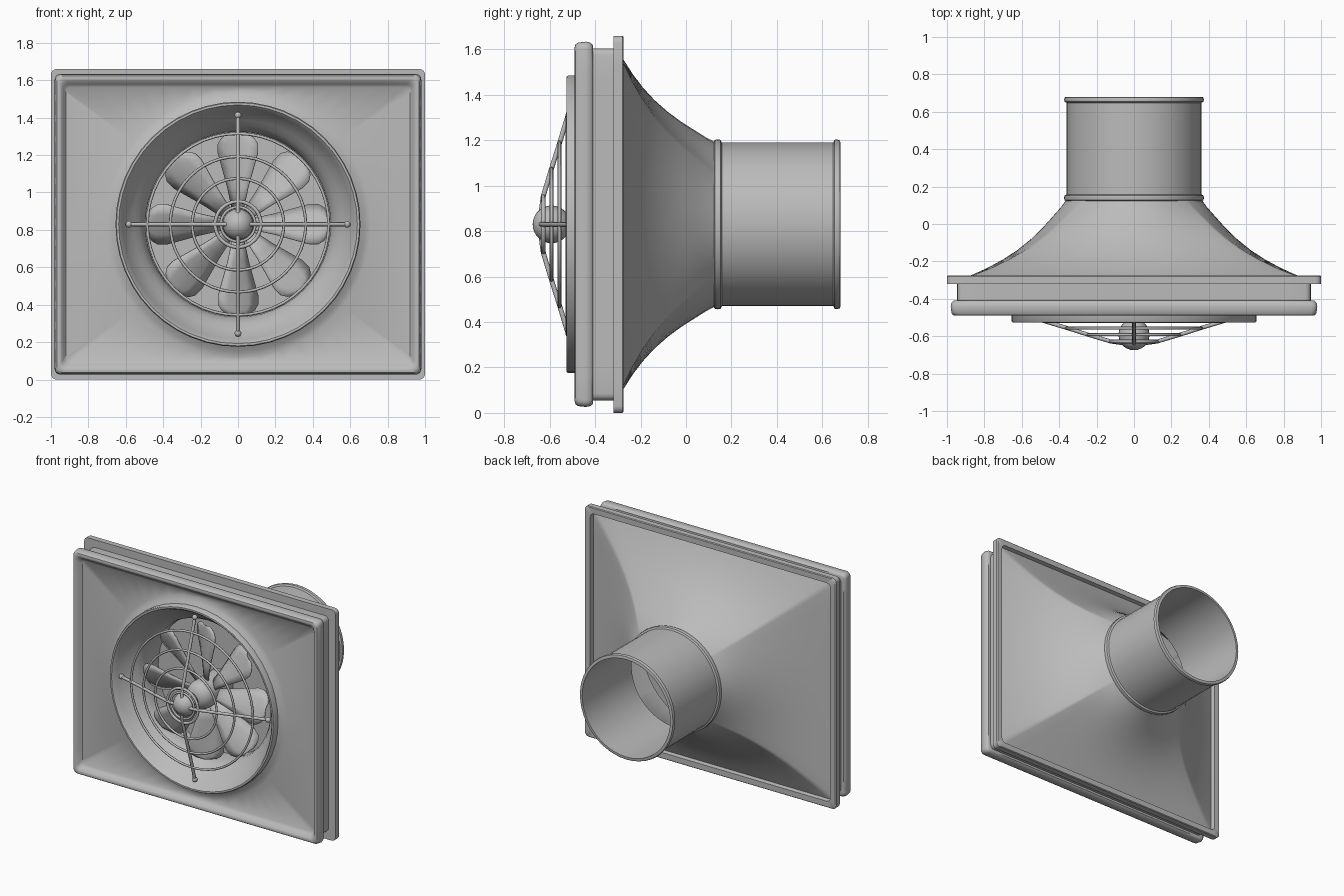
import bpy, bmesh, math
from mathutils import Vector, Matrix

cube = bpy.data.objects.get("Cube")
if cube:
    bpy.data.objects.remove(cube, do_unlink=True)

MID = 0.83          # height of the fan axis
gray = bpy.data.materials.new("light_gray")
gray.use_nodes = True
gray.diffuse_color = (0.5, 0.5, 0.5, 1)
gray.node_tree.nodes["Principled BSDF"].inputs["Base Color"].default_value = (0.5, 0.5, 0.5, 1)


def finish(name, bm, angle=40):
    bmesh.ops.recalc_face_normals(bm, faces=bm.faces)
    mesh = bpy.data.meshes.new(name)
    bm.to_mesh(mesh)
    bm.free()
    mesh.materials.append(gray)
    obj = bpy.data.objects.new(name, mesh)
    bpy.context.collection.objects.link(obj)
    bpy.ops.object.select_all(action="DESELECT")
    obj.select_set(True)
    bpy.context.view_layer.objects.active = obj
    bpy.ops.object.shade_smooth_by_angle(angle=math.radians(angle))
    return obj


def rect(hw, hh, y, corner=0.03, arc=4, side=14):
    """Rounded rectangle section, facing along y."""
    arcs = []
    for q, (sx, sz) in enumerate([(1, 1), (-1, 1), (-1, -1), (1, -1)]):
        c = Vector((sx * (hw - corner), y, sz * (hh - corner)))
        for i in range(arc + 1):
            a = math.pi / 2 * (q + i / arc)
            arcs.append(c + corner * Vector((math.cos(a), 0, math.sin(a))))
    points = []
    for i, p in enumerate(arcs):
        points.append(p)
        if i % (arc + 1) == arc:
            nxt = arcs[(i + 1) % len(arcs)]
            points += [p.lerp(nxt, k / side) for k in range(1, side)]
    return points


def matched_circle(r, y):
    """Circle section whose points line up with those of rect."""
    return [Vector((p.x, 0, p.z)).normalized() * r + Vector((0, y, 0))
            for p in rect(0.95, 0.78, 0)]


def circle(r, y, n=48):
    return [Vector((r * math.cos(t * math.tau / n), y, r * math.sin(t * math.tau / n)))
            for t in range(n)]


def loft(name, sections, cap=False, closed=False, angle=40):
    bm = bmesh.new()
    up = Vector((0, 0, MID))
    loops = [[bm.verts.new(p + up) for p in s] for s in sections]
    pairs = list(zip(loops, loops[1:]))
    if closed:
        pairs.append((loops[-1], loops[0]))
    for a, b in pairs:
        for i in range(len(a)):
            j = (i + 1) % len(a)
            bm.faces.new((a[i], a[j], b[j], b[i]))
    if cap:
        bm.faces.new(loops[-1])
    return finish(name, bm, angle)


def lathe(name, profile, **kw):
    return loft(name, [circle(r, y) for r, y in profile], **kw)


def ring(name, r, y, thick):
    return lathe(name, [(r + thick * math.cos(k * math.tau / 8), y + thick * math.sin(k * math.tau / 8))
                        for k in range(8)], closed=True, angle=60)


def ball(name, r, place, squash=1):
    bm = bmesh.new()
    m = Matrix.Translation(place) @ Matrix.Diagonal((1, squash, 1, 1)) @ Matrix.Rotation(math.pi / 2, 4, "X")
    bmesh.ops.create_uvsphere(bm, u_segments=24, v_segments=14, radius=r, matrix=m)
    return finish(name, bm, 60)


# Housing: rear flange, neck, rounded front frame and recessed panel
frame = [(0.95, 0.78, -0.305), (0.955, 0.785, -0.275), (0.995, 0.825, -0.275), (1, 0.83, -0.28),
         (1, 0.83, -0.32), (0.945, 0.775, -0.32), (0.945, 0.775, -0.41), (0.965, 0.79, -0.41),
         (0.976, 0.8, -0.42), (0.98, 0.804, -0.44), (0.976, 0.8, -0.475), (0.968, 0.792, -0.487),
         (0.955, 0.779, -0.49), (0.943, 0.765, -0.485), (0.932, 0.748, -0.465), (0.92, 0.732, -0.452)]
sections = [rect(*s) for s in frame]
sections += [matched_circle(r, y) for r, y in [(0.71, -0.452), (0.68, -0.462), (0.645, -0.485)]]
loft("housing", sections)

# Flared hood from rectangle to round neck
base, neck = rect(0.95, 0.78, 0), matched_circle(0.358, 0)
hood = []
for y, w in [(-0.305, 1), (-0.275, 0.87), (-0.235, 0.72), (-0.19, 0.58), (-0.14, 0.45),
             (-0.08, 0.325), (-0.02, 0.22), (0.04, 0.13), (0.09, 0.055), (0.135, 0)]:
    hood.append([c.lerp(b, w) + Vector((0, y, 0)) for b, c in zip(base, neck)])
loft("hood", hood, angle=50)

# Open outlet pipe with a bead at each end
lathe("outlet_pipe", [(0.36, 0.12), (0.372, 0.127), (0.374, 0.14), (0.372, 0.152), (0.36, 0.158),
                      (0.36, 0.648), (0.372, 0.654), (0.374, 0.665), (0.37, 0.677), (0.36, 0.68),
                      (0.35, 0.68), (0.35, 0.12)], closed=True)

# Round inlet with bell mouth and closed back
lathe("inlet_bell", [(0.655, -0.46), (0.655, -0.518), (0.65, -0.526), (0.638, -0.526), (0.628, -0.515),
                     (0.615, -0.49), (0.59, -0.45), (0.56, -0.415), (0.53, -0.385), (0.505, -0.345),
                     (0.495, -0.3), (0.495, -0.2)], cap=True)

# Fan hub and eight pitched blades
lathe("fan_hub", [(0.1, -0.2), (0.1, -0.42), (0.092, -0.45), (0.07, -0.475), (0.04, -0.49), (0.01, -0.495)], cap=True)
outline = [(0.08, 0.03), (0.2, 0.056), (0.3, 0.084), (0.38, 0.106), (0.43, 0.106),
           (0.46, 0.088), (0.475, 0.065), (0.482, 0.035)]
for n in range(8):
    turn = Matrix.Rotation(n * math.pi / 4, 4, "Y")
    bm = bmesh.new()
    rows = []
    for r, half in outline:
        slope = 0.85 - 0.9 * r
        rows.append([bm.verts.new(turn @ Vector((r, -0.36 + v * half * slope - 0.015 * (1 - v * v), v * half))
                                  + Vector((0, 0, MID))) for v in (-1, -0.5, 0, 0.5, 1)])
    for a, b in zip(rows, rows[1:]):
        for i in range(4):
            bm.faces.new((a[i], a[i + 1], b[i + 1], b[i]))
    blade = finish(f"fan_blade_{n + 1}", bm, 60)
    solid = blade.modifiers.new("thickness", "SOLIDIFY")
    solid.thickness = 0.008
    solid.offset = 0

# Guard: stepped rings, four spokes and a centre cap
for n, (r, y, t) in enumerate([(0.485, -0.522, 0.008), (0.362, -0.557, 0.008), (0.245, -0.592, 0.008),
                               (0.122, -0.628, 0.01), (0.092, -0.63, 0.008)]):
    ring(f"guard_ring_{n + 1}", r, y, t)
ball("guard_cap", 0.083, (0, -0.592, MID))

path = [(0.06, -0.637), (0.125, -0.628), (0.245, -0.592), (0.362, -0.555), (0.485, -0.518), (0.585, -0.49)]
for n in range(4):
    turn = Matrix.Translation((0, 0, MID)) @ Matrix.Rotation(n * math.pi / 2, 4, "Y")
    bm = bmesh.new()
    loops = []
    for r, y in path:
        loops.append([bm.verts.new(turn @ Vector((r, y + 0.011 * math.cos(k * math.tau / 8),
                                                  0.011 * math.sin(k * math.tau / 8)))) for k in range(8)])
    for a, b in zip(loops, loops[1:]):
        for i in range(8):
            bm.faces.new((a[i], a[(i + 1) % 8], b[(i + 1) % 8], b[i]))
    finish(f"guard_spoke_{n + 1}", bm, 60)
    ball(f"spoke_foot_{n + 1}", 0.018, turn @ Vector((0.583, -0.49, 0)))
